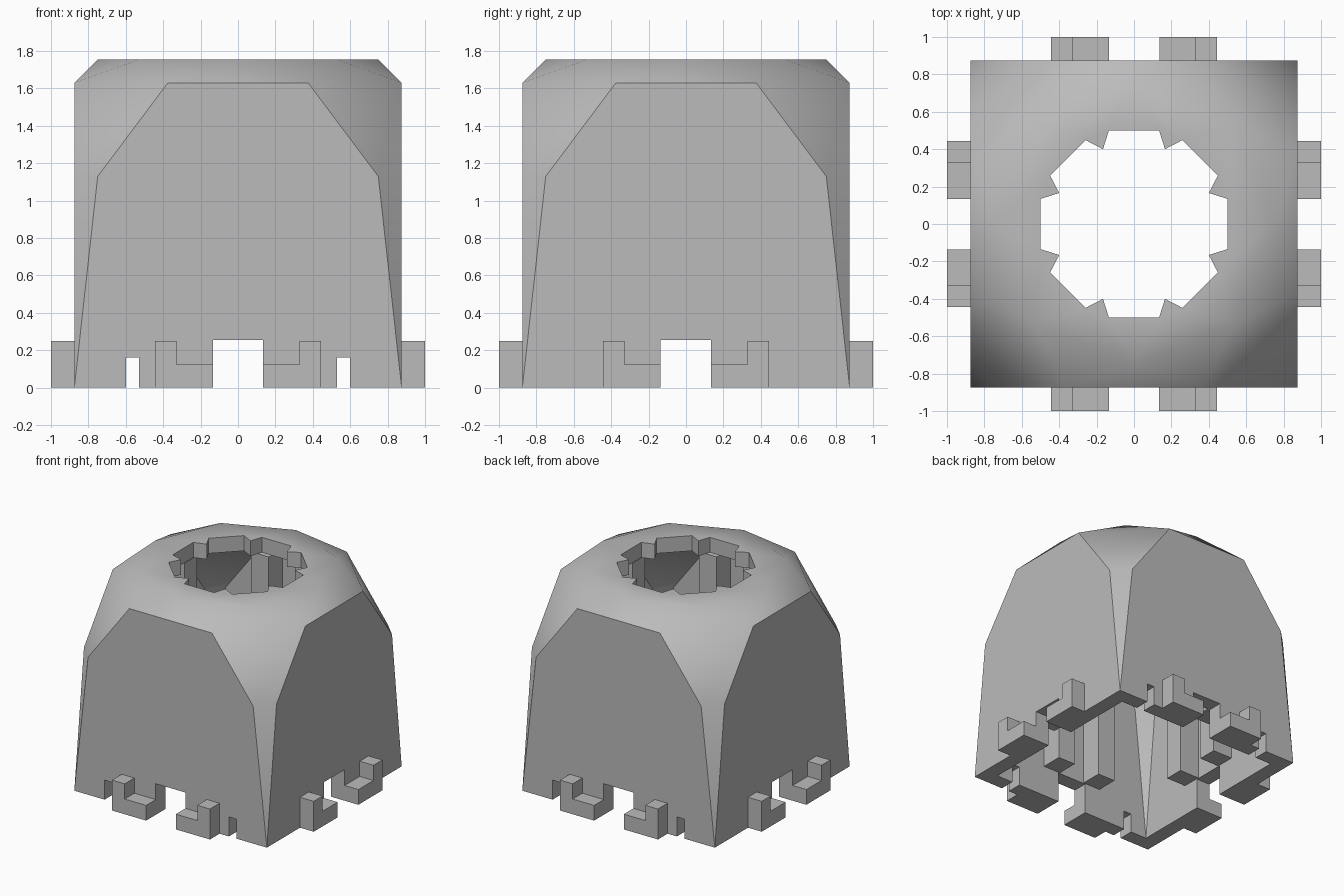
import bpy, bmesh, math
from mathutils import Vector, Matrix

old = bpy.data.objects.get("Cube")
if old:
    bpy.data.objects.remove(old, do_unlink=True)

GREY = (0.5, 0.5, 0.5, 1.0)
mat = bpy.data.materials.new("light grey")
mat.use_nodes = True
mat.diffuse_color = GREY
mat.node_tree.nodes["Principled BSDF"].inputs["Base Color"].default_value = GREY


def face(bm, pts, turn=0, smooth=False):
    """Add one face, turned about z by quarter turns."""
    rot = Matrix.Rotation(turn * math.pi / 2, 3, 'Z')
    f = bm.faces.new([bm.verts.new(rot @ Vector(p)) for p in pts])
    f.smooth = smooth


def finish(bm, name):
    bmesh.ops.remove_doubles(bm, verts=bm.verts, dist=0.001)
    bmesh.ops.recalc_face_normals(bm, faces=bm.faces)
    mesh = bpy.data.meshes.new(name)
    bm.to_mesh(mesh)
    bm.free()
    mesh.materials.append(mat)
    ob = bpy.data.objects.new(name, mesh)
    bpy.context.collection.objects.link(ob)
    return ob


def prism(bm, profile, y0, y1, turn):
    """Extrude an x-z profile from y0 to y1."""
    face(bm, [(x, y0, z) for x, z in profile], turn)
    face(bm, [(x, y1, z) for x, z in profile], turn)
    for (xa, za), (xb, zb) in zip(profile, profile[1:] + profile[:1]):
        face(bm, [(xa, y0, za), (xb, y0, zb), (xb, y1, zb), (xa, y1, za)], turn)


def polar(r, deg, z):
    a = math.radians(deg)
    return (r * math.cos(a), r * math.sin(a), z)


def bottom_path(h, notched):
    """Lower wall outline with the middle gap and the small slots."""
    half = [(0.135, 0.255), (0.135, 0)]
    if notched:
        half += [(0.53, 0), (0.53, 0.16), (0.6, 0.16), (0.6, 0)]
    half.append((h, 0))
    return [(-x, z) for x, z in reversed(half)] + half


def skin(bm, h, a1, z1, a2, z2, r, top):
    """One dome skin: four flat sides, bevelled corners and a pierced top."""
    c = r * math.sqrt(0.5)
    for q in range(4):
        outline = bottom_path(h, q % 2 == 0)
        outline += [(a1, z1), (a2, z2), (-a2, z2), (-a1, z1)]
        face(bm, [(x, -h, z) for x, z in outline], q)
        left, right, side = (-a2, -h, z2), (a2, -h, z2), (h, -a2, z2)
        mid, corner = (0, -r, top), (c, -c, top)
        low, low_side = (a1, -h, z1), (h, -a1, z1)
        face(bm, [left, right, mid], q, True)
        face(bm, [right, corner, mid], q, True)
        face(bm, [left, mid, (-c, -c, top)], q, True)
        face(bm, [right, side, corner], q, True)
        face(bm, [low, low_side, side, right], q, True)
        face(bm, [(h, -h, 0), low_side, low], q, True)
    for k in range(8):
        d = 45 * k
        p0, p1 = polar(HOLE, d - 15, top), polar(HOLE, d + 15, top)
        tip, p2 = polar(TIP, d + 22.5, top), polar(HOLE, d + 30, top)
        face(bm, [polar(r, d, top), p1, p0], 0, True)
        face(bm, [polar(r, d, top), polar(r, d + 45, top), p2, tip, p1], 0, True)


HOLE, TIP = 0.518, 0.433
OUT, INN = 0.875, 0.75
TOP, CEIL = 1.755, 1.63

# Hollow dome shell
bm = bmesh.new()
skin(bm, OUT, 0.75, 1.13, 0.375, 1.63, 0.75, TOP)
skin(bm, INN, 0.64, 1.11, 0.32, 1.53, 0.64, CEIL)
# Underside rim joining the two skins
for q in range(4):
    a, b = bottom_path(OUT, q % 2 == 0), bottom_path(INN, q % 2 == 0)
    for i in range(len(a) - 1):
        (xa, za), (xb, zb), (xc, zc), (xd, zd) = a[i], a[i + 1], b[i + 1], b[i]
        face(bm, [(xa, -OUT, za), (xb, -OUT, zb), (xc, -INN, zc), (xd, -INN, zd)], q)
# Toothed walls of the top hole
ring = []
for k in range(8):
    ring += [(HOLE, 45 * k - 15), (HOLE, 45 * k + 15), (TIP, 45 * k + 22.5)]
for (ra, da), (rb, db) in zip(ring, ring[1:] + ring[:1]):
    face(bm, [polar(ra, da, TOP), polar(rb, db, TOP), polar(rb, db, CEIL), polar(ra, da, CEIL)])
finish(bm, "dome_shell")

# L-shaped feet, a mirrored pair on each side
bm = bmesh.new()
foot = [(0.135, 0), (0.445, 0), (0.445, 0.25), (0.33, 0.25), (0.33, 0.125), (0.135, 0.125)]
for q in range(4):
    for s in (-1, 1):
        prism(bm, [(s * x, z) for x, z in foot], -1, -OUT, q)
finish(bm, "feet")

# Upright ribs inside the walls, a pair on each side
bm = bmesh.new()
rib = [(0.12, 0.26), (0.28, 0.26), (0.28, 1.57), (0.12, 1.57)]
for q in range(4):
    for s in (-1, 1):
        prism(bm, [(s * x, z) for x, z in rib], -INN, -0.57, q)
finish(bm, "inner_ribs")
